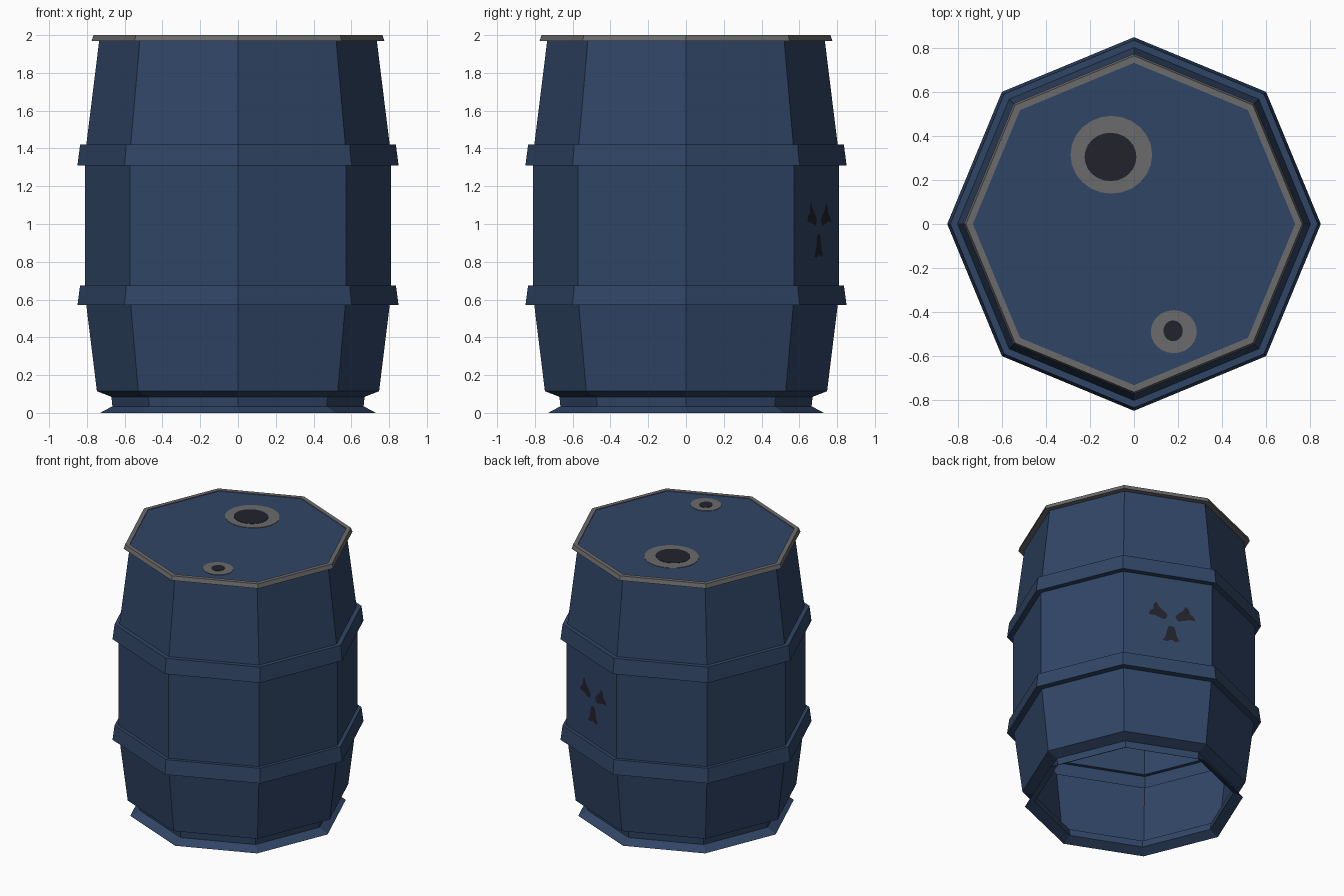
import bpy, bmesh, math

if "Cube" in bpy.data.objects:
    bpy.data.objects.remove(bpy.data.objects["Cube"])


def material(name, rgb):
    m = bpy.data.materials.new(name)
    m.diffuse_color = (*rgb, 1)
    m.use_nodes = True
    m.node_tree.nodes["Principled BSDF"].inputs["Base Color"].default_value = m.diffuse_color
    return m


BLUE = material("barrel_blue", (0.030, 0.060, 0.133))
GREY = material("metal_grey", (0.145, 0.145, 0.150))
DARK = material("dark_paint", (0.016, 0.016, 0.026))


def finish(bm, name, mat):
    me = bpy.data.meshes.new(name)
    bm.to_mesh(me)
    bm.free()
    me.materials.append(mat)
    ob = bpy.data.objects.new(name, me)
    bpy.context.collection.objects.link(ob)
    return ob


def lathe(name, profile, mat, sides=8, cap=False):
    """Turn a (radius, z) profile, listed bottom to top, around z."""
    bm = bmesh.new()
    rings = []
    for r, z in profile:
        rings.append([bm.verts.new((r * math.cos(2 * math.pi * i / sides),
                                    r * math.sin(2 * math.pi * i / sides), z))
                      for i in range(sides)])
    for a, b in zip(rings, rings[1:]):
        for i in range(sides):
            j = (i + 1) % sides
            bm.faces.new((a[i], a[j], b[j], b[i]))
    if cap:
        bm.faces.new(rings[-1])
    return finish(bm, name, mat)


# Barrel shell, open at the bottom, with flared foot and two hoops
lathe("barrel_body", [
    (0.73, 0.0), (0.665, 0.035), (0.67, 0.085), (0.747, 0.115),
    (0.803, 0.57), (0.85, 0.57), (0.836, 0.675), (0.81, 0.675),
    (0.81, 1.31), (0.85, 1.31), (0.836, 1.42), (0.803, 1.42),
    (0.735, 1.97)], BLUE)

# Metal rim and lid
lathe("rim", [(0.735, 1.97), (0.775, 1.97), (0.765, 2.0), (0.733, 2.0),
              (0.733, 1.995)], GREY)
lathe("lid", [(0.735, 1.994), (0.734, 1.995)], BLUE, cap=True)


# Bung rings with dark openings, as thin plates on the lid
def disc(name, x, y, rx, ry, top, mat):
    ob = lathe(name, [(1, 1.995), (1, top)], mat, sides=24, cap=True)
    ob.location = (x, y, 0)
    ob.scale = (rx, ry, 1)


disc("large_bung_ring", -0.103, 0.315, 0.186, 0.177, 1.998, GREY)
disc("large_bung_hole", -0.107, 0.305, 0.118, 0.11, 2.0, DARK)
disc("small_bung_ring", 0.181, -0.49, 0.105, 0.098, 1.998, GREY)
disc("small_bung_hole", 0.178, -0.486, 0.044, 0.047, 2.0, DARK)

# Worn three-blade hazard mark painted on one rear panel
BLADE = [(0.045, -0.022), (0.085, -0.032), (0.125, -0.04), (0.158, -0.062),
         (0.162, -0.03), (0.145, 0.0), (0.158, 0.025), (0.150, 0.058),
         (0.110, 0.035), (0.075, 0.03), (0.045, 0.02), (0.038, 0.0)]
panel = math.radians(67.5)
nx, ny = math.cos(panel), math.sin(panel)
dist = 0.81 * math.cos(math.pi / 8)
bm = bmesh.new()
for turn in (30, 150, 270):
    c, s = math.cos(math.radians(turn)), math.sin(math.radians(turn))
    verts = []
    for a, b in BLADE:
        u = 0.025 + a * c - b * s
        z = 0.985 + a * s + b * c
        d = dist + 0.003
        verts.append(bm.verts.new((nx * d - ny * u, ny * d + nx * u, z)))
    bm.faces.new(verts)
finish(bm, "hazard_mark", DARK)
